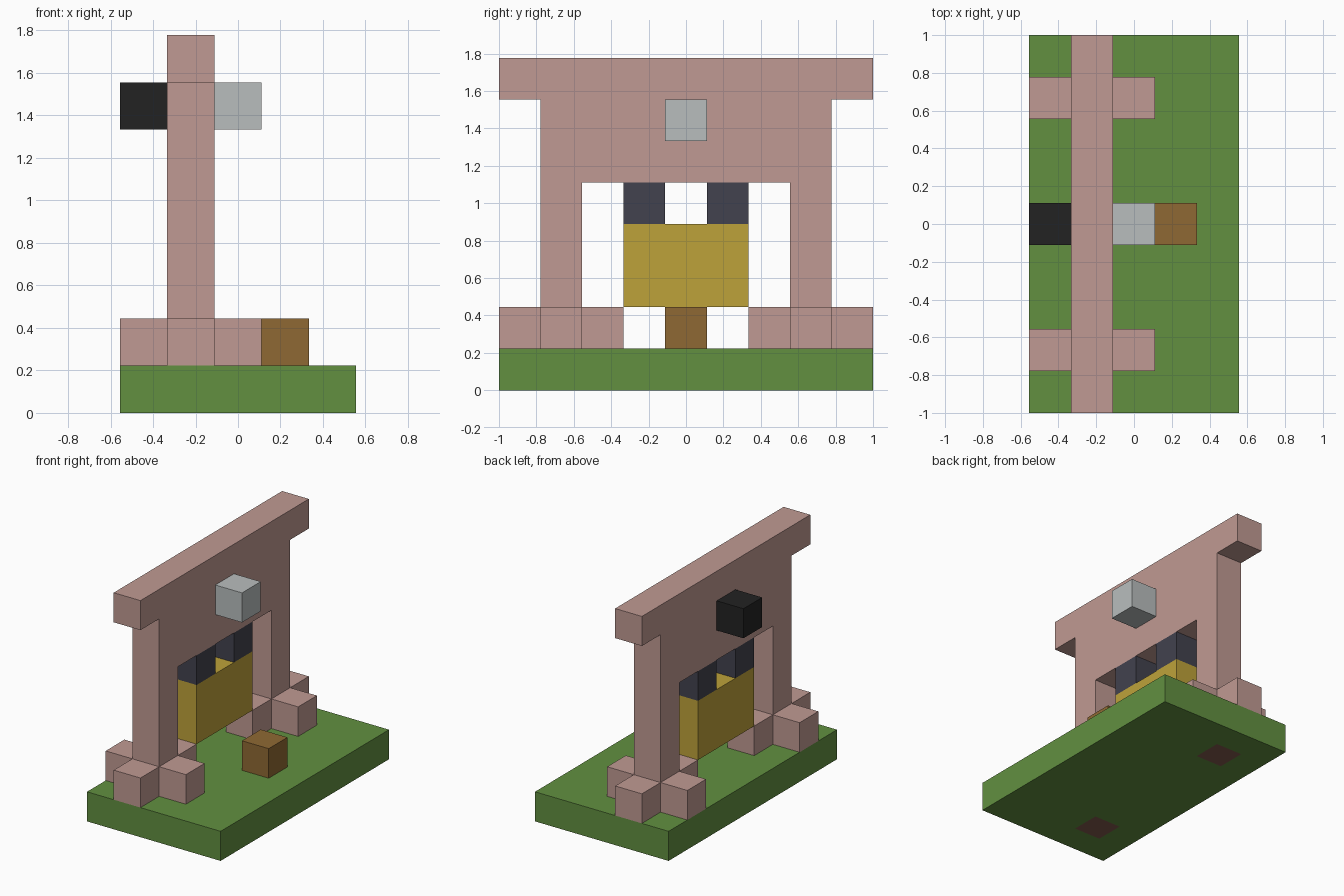
import bpy, bmesh
from mathutils import Vector

if "Cube" in bpy.data.objects:
    bpy.data.objects.remove(bpy.data.objects["Cube"], do_unlink=True)

U = 2 / 9            # one block
GATE_X = -1          # block column of the gate


def material(name, rgb):
    """Flat material from 0-255 sRGB values."""
    lin = [((c / 255 + 0.055) / 1.055) ** 2.4 for c in rgb]
    m = bpy.data.materials.new(name)
    m.use_nodes = True
    m.diffuse_color = (*lin, 1)
    bsdf = next(n for n in m.node_tree.nodes if n.type == 'BSDF_PRINCIPLED')
    bsdf.inputs["Base Color"].default_value = (*lin, 1)
    return m


PINK = material("dusty pink", (192, 154, 147))
GREEN = material("grass green", (98, 144, 64))
GOLD = material("bell gold", (190, 162, 58))
PALE = material("pale grey", (185, 190, 190))
BLACK = material("black", (34, 34, 34))
SLATE = material("dark slate", (66, 66, 78))
WOOD = material("wood brown", (143, 105, 51))
FOOTING = material("footing brown", (130, 91, 78))


def finish(name, bm, *mats):
    bmesh.ops.recalc_face_normals(bm, faces=bm.faces)
    mesh = bpy.data.meshes.new(name)
    bm.to_mesh(mesh)
    bm.free()
    for m in mats:
        mesh.materials.append(m)
    obj = bpy.data.objects.new(name, mesh)
    bpy.context.collection.objects.link(obj)
    return obj


def box_mesh(x, y, z, size):
    """Box centred on block column x, y with its underside at block level z."""
    bm = bmesh.new()
    bmesh.ops.create_cube(bm, size=1)
    for v in bm.verts:
        v.co = Vector(((x + v.co.x * size[0]) * U,
                       (y + v.co.y * size[1]) * U,
                       (z + (v.co.z + 0.5) * size[2]) * U))
    return bm


def block(name, mat, x, y, z, size=(1, 1, 1)):
    return finish(name, box_mesh(x, y, z, size), mat)


# Lawn slab, with the pillar footings showing on its underside
bm = box_mesh(0, 0, 0, (5, 9, 1))
cuts = [(GATE_X + s * 0.5, (1, 0, 0)) for s in (-1, 1)]
cuts += [(s * d, (0, 1, 0)) for s in (-1, 1) for d in (2.5, 3.5)]
for d, axis in cuts:
    bmesh.ops.bisect_plane(bm, geom=bm.verts[:] + bm.edges[:] + bm.faces[:],
                           plane_co=Vector(axis) * d * U, plane_no=axis)
for f in bm.faces:
    c = f.calc_center_median() / U
    if c.z < 0.01 and abs(c.x - GATE_X) < 0.1 and abs(abs(c.y) - 3) < 0.1:
        f.material_index = 1
finish("lawn_base", bm, GREEN, FOOTING)

# Gate: pillars, wall and wide cap as one extruded outline
half = [(2.5, 5), (2.5, 1), (3.5, 1), (3.5, 7), (4.5, 7), (4.5, 8)]
outline = half + [(-y, z) for y, z in reversed(half)]
bm = bmesh.new()
face = bm.faces.new([bm.verts.new(((GATE_X - 0.5) * U, y * U, z * U)) for y, z in outline])
ext = bmesh.ops.extrude_face_region(bm, geom=[face])
bmesh.ops.translate(bm, vec=(U, 0, 0),
                    verts=[g for g in ext["geom"] if isinstance(g, bmesh.types.BMVert)])
finish("gate_arch", bm, PINK)

# Four foot blocks around each pillar
for side, label in ((-1, "front"), (1, "back")):
    for i, (dx, dy) in enumerate(((1, 0), (-1, 0), (0, 1), (0, -1))):
        block(f"{label}_foot_{i + 1}", PINK, GATE_X + dx, side * 3 + dy, 1)
    # Hanger holding the bell
    block(f"{label}_bell_hanger", SLATE, GATE_X, side, 4)

# Bell, wall emblems and step
block("bell", GOLD, GATE_X, 0, 2, (1, 3, 2))
block("pale_emblem", PALE, GATE_X + 1, 0, 6)
block("dark_emblem", BLACK, GATE_X - 1, 0, 6)
block("wooden_step", WOOD, 1, 0, 1)
